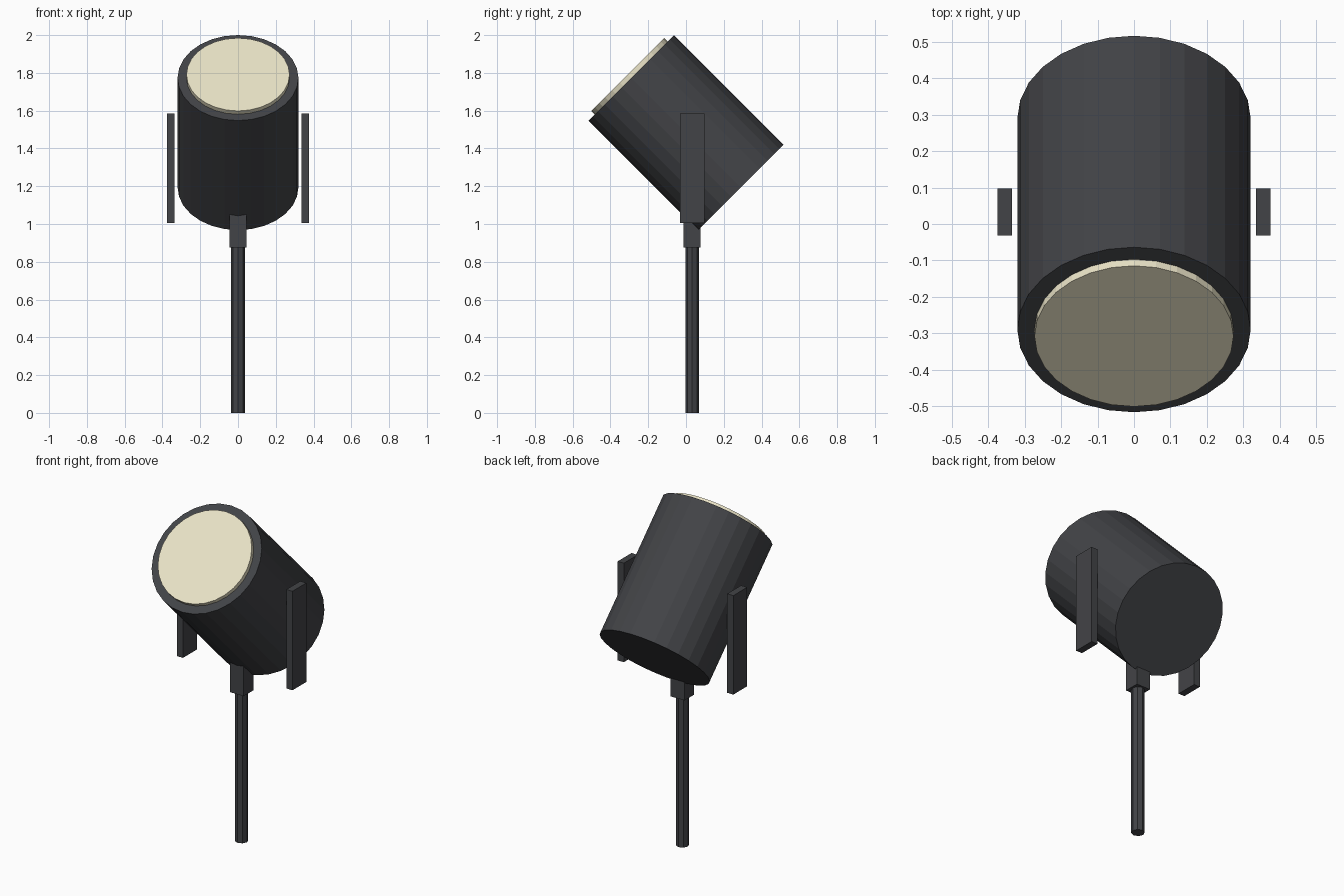
import bpy
from math import pi, sin, cos
from mathutils import Vector

if "Cube" in bpy.data.objects:
    bpy.data.objects.remove(bpy.data.objects["Cube"])

TILT = pi / 4                                   # lamp head points forward and up
AXIS = Vector((0, -sin(TILT), cos(TILT)))
HEAD = Vector((0, 0, 1.484))
STAND_Y = 0.033


def material(name, color):
    m = bpy.data.materials.new(name)
    m.diffuse_color = (*color, 1)
    m.use_nodes = True
    m.node_tree.nodes["Principled BSDF"].inputs["Base Color"].default_value = m.diffuse_color
    return m


dark = material("dark_metal", (0.055, 0.057, 0.063))
cream = material("warm_glass", (0.82, 0.77, 0.57))


def finish(name, mat):
    ob = bpy.context.object
    ob.name = ob.data.name = name
    ob.data.materials.append(mat)
    return ob


def cylinder(name, loc, radius, depth, sides, mat, tilt=0):
    bpy.ops.mesh.primitive_cylinder_add(vertices=sides, radius=radius, depth=depth,
                                        location=loc, rotation=(tilt, 0, 0))
    return finish(name, mat)


def box(name, loc, size, mat):
    bpy.ops.mesh.primitive_cube_add(size=1, location=loc)
    bpy.context.object.scale = size
    bpy.ops.object.transform_apply(location=False, rotation=False, scale=True)
    return finish(name, mat)


# Lamp head and lens
cylinder("lamp_housing", HEAD, 0.32, 0.82, 28, dark, TILT)
cylinder("lens", HEAD + AXIS * 0.41, 0.273, 0.05, 28, cream, TILT)

# Side brackets
for side, label in ((-1, "left"), (1, "right")):
    box(label + "_bracket", (side * 0.355, STAND_Y, 1.295), (0.04, 0.128, 0.58), dark)

# Stand: mounting block on a pole
box("mounting_block", (0, STAND_Y, 0.97), (0.09, 0.09, 0.19), dark)
cylinder("pole", (0, STAND_Y, 0.45), 0.036, 0.90, 8, dark)
